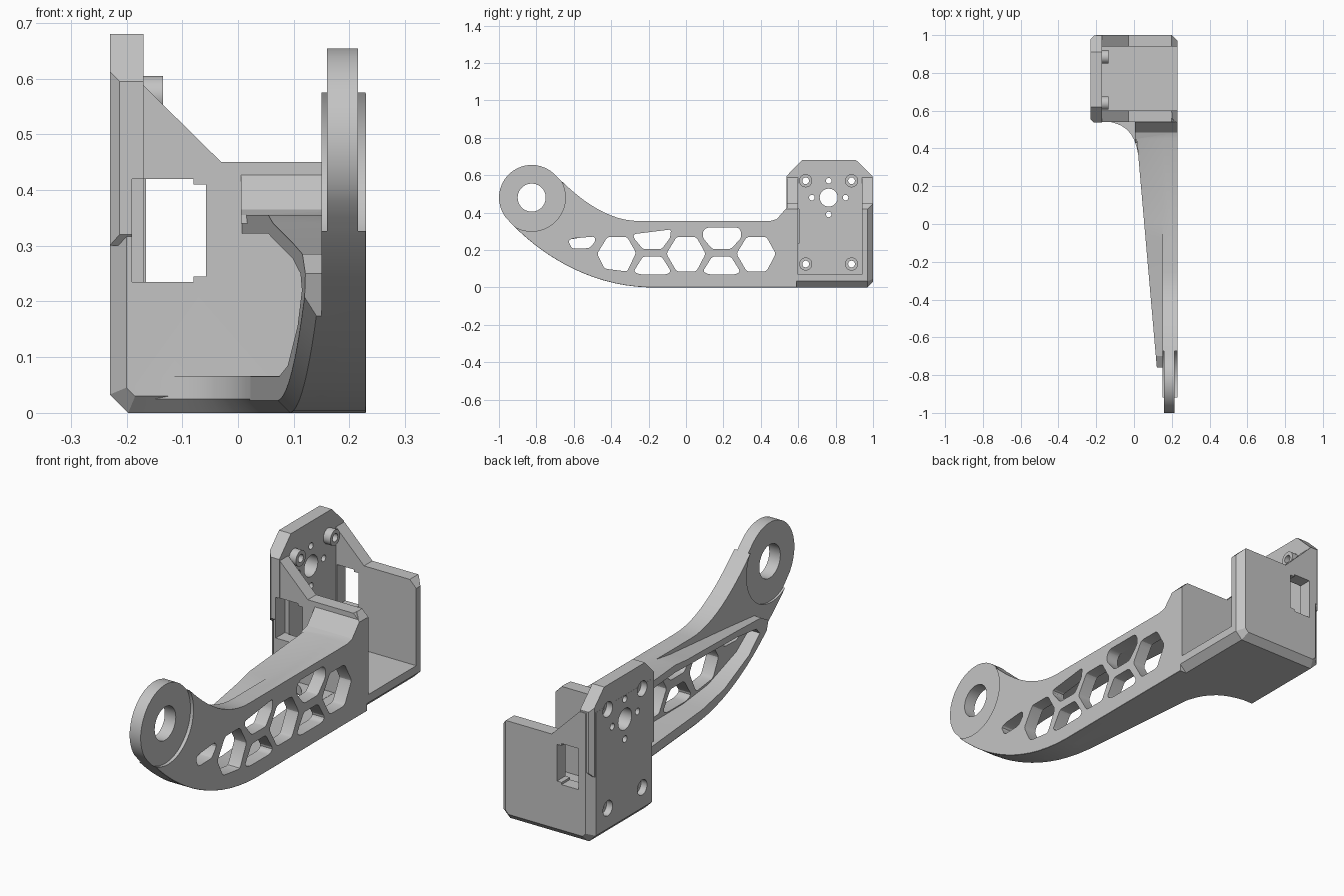
import bpy, bmesh, math
from mathutils import Vector
from mathutils.geometry import interpolate_bezier

if "Cube" in bpy.data.objects:
    bpy.data.objects.remove(bpy.data.objects["Cube"])

grey = bpy.data.materials.new("plain grey")
grey.diffuse_color = (0.55, 0.55, 0.55, 1)
grey.use_nodes = True
grey.node_tree.nodes["Principled BSDF"].inputs["Base Color"].default_value = grey.diffuse_color


def prism(name, pts, axis, lo, hi, rule=None, width=0.03, segs=1):
    """Extrude a 2D outline along an axis; rule(a, b) picks edges to bevel."""
    def place(p, t):
        t = t(p[0]) if callable(t) else t
        return {"x": (t, p[0], p[1]), "y": (p[0], t, p[1]), "z": (p[0], p[1], t)}[axis]
    bm = bmesh.new()
    a = [bm.verts.new(place(p, lo)) for p in pts]
    b = [bm.verts.new(place(p, hi)) for p in pts]
    bm.faces.new(a)
    bm.faces.new(b[::-1])
    n = len(pts)
    for i in range(n):
        j = (i + 1) % n
        bm.faces.new((a[j], a[i], b[i], b[j]))
    bmesh.ops.recalc_face_normals(bm, faces=bm.faces[:])
    if rule:
        edges = [e for e in bm.edges if rule(e.verts[0].co, e.verts[1].co)]
        bmesh.ops.bevel(bm, geom=edges, offset=width, offset_type='OFFSET', segments=segs,
                        profile=0.5, affect='EDGES', clamp_overlap=True)
    me = bpy.data.meshes.new(name)
    bm.to_mesh(me)
    bm.free()
    me.materials.append(grey)
    ob = bpy.data.objects.new(name, me)
    bpy.context.collection.objects.link(ob)
    return ob


def rod(name, y, z, r, lo, hi, n=32):
    pts = [(y + r * math.cos(2 * math.pi * i / n), z + r * math.sin(2 * math.pi * i / n))
           for i in range(n)]
    return prism(name, pts, "x", lo, hi)


def block(name, x0, x1, y0, y1, z0, z1):
    return prism(name, [(x0, y0), (x1, y0), (x1, y1), (x0, y1)], "z", z0, z1)


def combine(target, other, op):
    m = target.modifiers.new("join", 'BOOLEAN')
    m.operation, m.solver, m.object = op, 'EXACT', other
    bpy.context.view_layer.objects.active = target
    bpy.ops.object.modifier_apply(modifier=m.name)
    bpy.data.objects.remove(other, do_unlink=True)


def bez(a, b, c, d, n):
    return [(p.x, p.y) for p in interpolate_bezier(*[Vector((*q, 0)) for q in (a, b, c, d)], n)]


# Arm side plate with round pivot end
CY, CZ, R = -0.825, 0.48, 0.175
end_arc = [(CY + R * math.cos(math.radians(t)), CZ + R * math.sin(math.radians(t)))
           for t in range(45, 216, 10)]
lower = bez(end_arc[-1], (-0.83, 0.22), (-0.56, 0.01), (-0.2, 0), 18)
upper = bez((-0.25, 0.355), (-0.42, 0.355), (-0.57, 0.47), end_arc[0], 14)
outline = [(0.59, 0), (0.59, 0.355)] + upper + end_arc[1:] + lower[1:]


def plate_edge(a, b):
    m = (a + b) / 2
    return min(a.x, b.x) > 0.229 and m.y < 0.58 and (m.y < -0.68 or m.z < 0.3)


arm = prism("arm", outline, "x", 0.15, 0.23, plate_edge)


# Tapered channel ribs on the inner side
def taper(y):
    return 0.015 + (0.45 - y) * 0.0875


rib_low = [p for p in lower if p[0] > -0.77]
rib_outline = rib_low + [(0.57, 0), (0.57, 0.355), (0.0, 0.355), (-0.1, 0.34), (-0.5, 0.305),
                         (-0.7, 0.285), (-0.76, 0.25)]
n_low = rib_low[0][1] + 0.001


def rib_edge(a, b):
    on_left = all(abs(v.x - taper(v.y)) < 1e-4 for v in (a, b))
    return on_left and max(a.z, b.z) < n_low and (a - b).length > 1e-4 and (a.y + b.y) / 2 < 0.56


combine(arm, prism("ribs", rib_outline, "x", taper, 0.19, rib_edge, 0.022), 'UNION')
cavity = [(0.56, 0.065), (-0.22, 0.065), (-0.4, 0.085), (-0.6, 0.155), (-0.69, 0.22),
          (-0.66, 0.25), (-0.5, 0.277), (-0.1, 0.312), (0, 0.322), (0.56, 0.322)]
combine(arm, prism("cavity", cavity, "x", -0.5, 0.17), 'DIFFERENCE')

# Honeycomb openings
hexa = [(-.105, .18), (-.05, .27), (.055, .27), (.105, .18), (.055, .085), (-.05, .085)]
low = [(-.23, .165), (-.13, .165), (-.08, .085), (-.1, .07), (-.25, .07), (-.28, .085)]
holes = [
    [(-.63, .25), (-.605, .262), (-.49, .272), (-.482, .25), (-.515, .21), (-.61, .207)],
    [(-.475, .18), (-.42, .27), (-.315, .27), (-.267, .185), (-.315, .085), (-.435, .1)],
    [(-.28, .285), (-.08, .31), (-.085, .265), (-.13, .205), (-.23, .205), (-.28, .265)],
    [(.09, .3), (.11, .32), (.28, .32), (.295, .3), (.295, .265), (.24, .205), (.14, .205), (.09, .265)],
    hexa, [(y + 0.375, z) for y, z in hexa], low, [(y + 0.37, z) for y, z in low]]
for h in holes:
    combine(arm, prism("opening", h, "x", 0.13, 0.4, lambda a, b: abs(a.x - b.x) > 0.1, 0.012, 2),
            'DIFFERENCE')

# Pivot recesses and bore
combine(arm, rod("recess_outer", CY, CZ, 0.18, 0.215, 0.4, 64), 'DIFFERENCE')
combine(arm, rod("recess_inner", CY, CZ, 0.18, 0.0, 0.16, 64), 'DIFFERENCE')
combine(arm, rod("bore", CY, CZ, 0.075, 0.0, 0.4, 40), 'DIFFERENCE')

# Motor housing shell
shell = [(-.197, 0), (.197, 0), (.23, .033), (.23, .418), (.198, .45), (-.03, .45), (-.17, .588),
         (-.23, .588), (-.23, .033)]


def shell_edge(a, b):
    if abs(a.y - b.y) > 0.1:
        return False
    m = (a + b) / 2
    if m.z < 0.04 or m.x < -0.229:
        return True
    return m.x > 0.229 and m.y > 0.9


body = prism("bracket_arm", shell, "y", 0.54, 1.0, shell_edge)

# Tall motor plate on the left
tall = [(.555, .3), (.537, .32), (.537, .595), (.62, .68), (.91, .68), (.997, .595), (.997, .32), (.98, .3)]
combine(body, prism("motor_plate", tall, "x", -0.2295, -0.17,
                    lambda a, b: max(a.x, b.x) < -0.22 and a.z + b.z > 0.7 and a.z + b.z < 1.0, 0.028),
        'UNION')
combine(body, block("motor_space", -0.17, 0.5, 0.6, 0.94, 0.07, 0.9), 'DIFFERENCE')

# Cable windows in front and rear walls
for y0, y1, x0 in ((0.5, 0.605, -0.19), (0.935, 1.1, -0.165)):
    win = [(x0, .235), (-.08, .235), (-.08, .245), (-.057, .245), (-.057, .41), (-.08, .41),
           (-.08, .42), (x0, .42)]
    combine(body, prism("window", win, "y", y0, y1), 'DIFFERENCE')

# Screw bosses with counterbores, centre hole and small holes
for y in (0.64, 0.885):
    for z in (0.125, 0.57):
        combine(body, rod("boss", y, z, 0.035, -0.19, -0.135), 'UNION')
        combine(body, rod("screw_hole", y, z, 0.018, -0.4, 0.0, 20), 'DIFFERENCE')
        combine(body, rod("counterbore", y, z, 0.034, -0.4, -0.2), 'DIFFERENCE')
combine(body, rod("centre_hole", 0.763, 0.48, 0.048, -0.4, 0.0), 'DIFFERENCE')
for dy, dz in ((0.09, 0), (-0.09, 0), (0, 0.09), (0, -0.09)):
    combine(body, rod("small_hole", 0.763 + dy, 0.48 + dz, 0.015, -0.4, 0.0, 16), 'DIFFERENCE')

# Join arm, upper ramp and curved lower gusset
combine(body, arm, 'UNION')
ramp = [(.43, .34), (.45, .355), (.485, .365), (.56, .45), (.59, .45), (.59, .34)]
combine(body, prism("ramp", ramp, "x", 0.005, 0.23,
                    lambda a, b: min(a.x, b.x) > 0.22 and a.z + b.z > 0.89), 'UNION')
curve = bez((-0.15, 0.545), (-0.06, 0.53), (0.0, 0.5), (0.022, 0.37), 10)
gusset = curve + [(0.1, 0.37), (0.1, 0.58), (-0.15, 0.58)]
combine(body, prism("gusset", gusset, "z", 0, 0.066,
                    lambda a, b: max(a.z, b.z) < 0.01 and any(
                        (Vector(p) - a.xy).length + (Vector(q) - b.xy).length < 1e-4 or
                        (Vector(q) - a.xy).length + (Vector(p) - b.xy).length < 1e-4
                        for p, q in zip(curve, curve[1:])), 0.025), 'UNION')

# Smooth curves, keep machined edges crisp
bpy.ops.object.select_all(action='DESELECT')
body.select_set(True)
bpy.context.view_layer.objects.active = body
bpy.ops.object.shade_smooth_by_angle(angle=math.radians(20))
